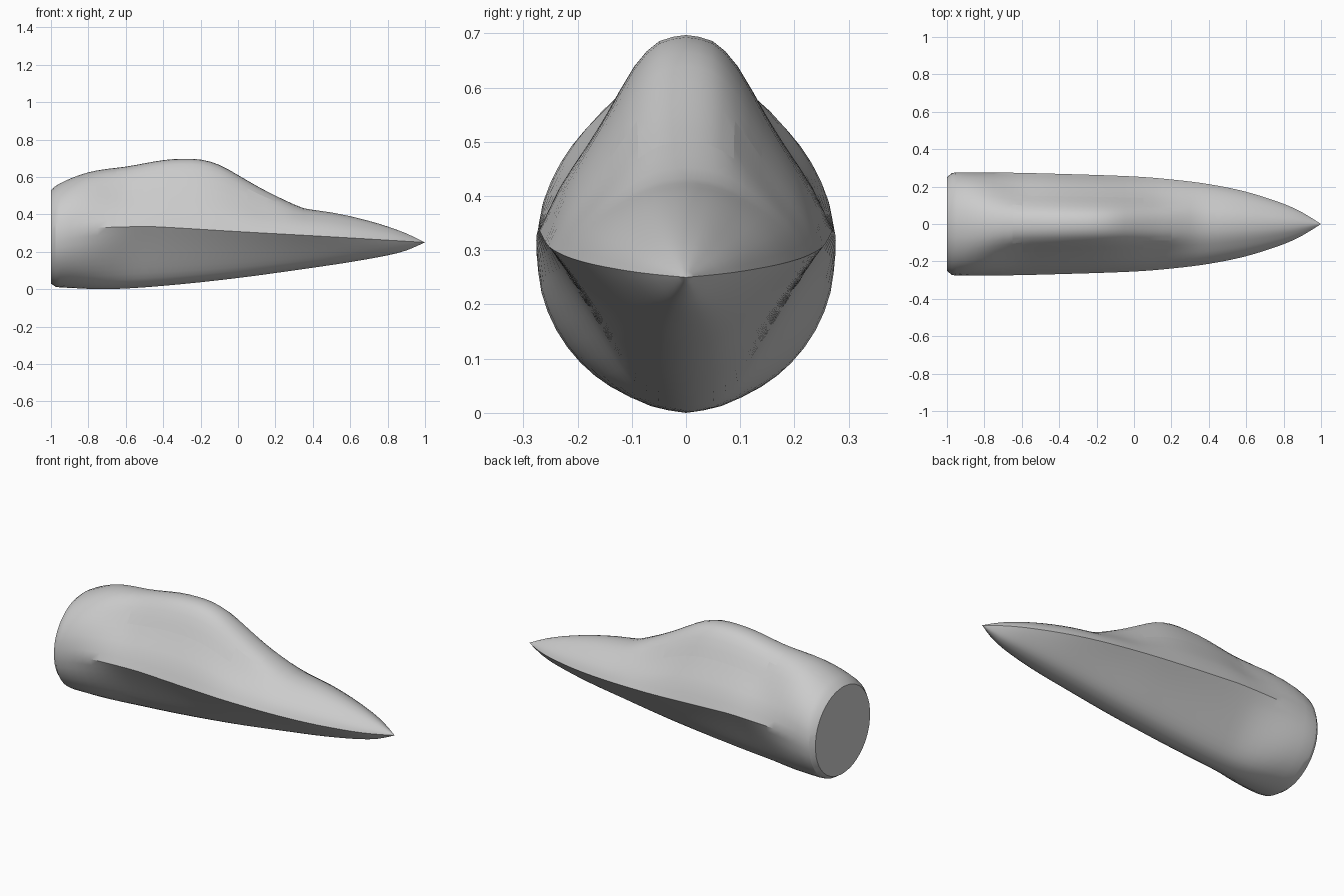
import bpy, bmesh, math

if "Cube" in bpy.data.objects:
    bpy.data.objects.remove(bpy.data.objects["Cube"])

grey = bpy.data.materials.new("hull_grey")
grey.diffuse_color = (0.6, 0.6, 0.6, 1)
grey.use_nodes = True
grey.node_tree.nodes["Principled BSDF"].inputs["Base Color"].default_value = grey.diffuse_color


def curve(pts, x):
    """Smooth (Hermite) value at x through a list of (x, value)."""
    n = len(pts)

    def slope(i):
        a, b = pts[max(i - 1, 0)], pts[min(i + 1, n - 1)]
        return (b[1] - a[1]) / (b[0] - a[0])
    for i in range(n - 1):
        (x0, v0), (x1, v1) = pts[i], pts[i + 1]
        if x <= x1 + 1e-9:
            h = x1 - x0
            t = (x - x0) / h
            return ((2*t**3 - 3*t**2 + 1) * v0 + (t**3 - 2*t**2 + t) * h * slope(i)
                    + (3*t**2 - 2*t**3) * v1 + (t**3 - t**2) * h * slope(i + 1))
    return pts[-1][1]


def refine(pts):
    """Double a section's points with smooth midpoints."""
    ws = [(i, p[0]) for i, p in enumerate(pts)]
    hs = [(i, p[1]) for i, p in enumerate(pts)]
    return [(curve(ws, k / 2), curve(hs, k / 2)) for k in range(2 * len(pts) - 1)]


def mix(a, b, k):
    return [(p[0] + (q[0] - p[0]) * k, p[1] + (q[1] - p[1]) * k) for p, q in zip(a, b)]


def clamp(v):
    v = max(0.0, min(1.0, v))
    return v * v * (3 - 2 * v)


# Lengthwise outlines
TOP = [(-1, .53), (-.975, .552), (-.9, .59), (-.8, .625), (-.7, .643), (-.6, .655), (-.4, .69),
       (-.3, .697), (-.2, .693), (-.1, .665), (0, .61), (.1, .552), (.2, .5), (.3, .453),
       (.35, .433), (.5, .41), (.6, .39), (.7, .365), (.8, .335), (.9, .298), (1, .25)]
BOTTOM = [(-1, .03), (-.975, .013), (-.9, .007), (-.7, 0), (-.4, .018), (0, .06), (.4, .115),
          (.6, .145), (.8, .181), (.9, .207), (1, .25)]
CHINE = [(-1, .28), (-.95, .295), (-.87, .315), (-.75, .328), (-.5, .335), (-.4, .332),
         (0, .308), (.5, .28), (1, .25)]
WIDTH = [(-1, .25), (-.975, .272), (-.9, .276), (-.7, .275), (-.4, .268), (0, .254), (.2, .238),
         (.4, .213), (.6, .172), (.8, .108), (.9, .062), (1, 0)]

# Normalised half sections, from the side chine to the centre line
ROUND = refine([(math.cos(i * math.pi / 12), math.sin(i * math.pi / 12)) for i in range(7)])
CANOPY = refine([(1, 0), (.86, .24), (.69, .44), (.555, .6), (.36, .845), (.185, .97), (0, 1)])
NOSE = refine([(1, 0), (.9, .27), (.76, .5), (.6, .68), (.4, .86), (.2, .965), (0, 1)])
VEE = refine([(1, 0), (.83, .22), (.66, .45), (.5, .67), (.35, .85), (.19, .96), (0, 1)])


def ring(x):
    top, bot, mid, w = (curve(c, x) for c in (TOP, BOTTOM, CHINE, WIDTH))
    up = mix(ROUND, CANOPY, clamp((x + .95) / .4))
    up = mix(up, NOSE, clamp((x - .1) / .3))
    low = mix(ROUND, VEE, clamp((x + .93) / .4) * (1 - .3 * clamp((x - .3) / .6)))
    half = [(a * w, mid + b * (top - mid)) for a, b in reversed(up)]
    half += [(a * w, mid - b * (mid - bot)) for a, b in low[1:]]
    return [(x, y, z) for y, z in half] + [(x, -y, z) for y, z in half[-2:0:-1]]


stations = [-1, -.975] + [-.95 + .05 * i for i in range(39)] + [.975, 1]
rings = [ring(x) for x in stations]


def in_canopy(i, j, n):
    x = (stations[i] + stations[i + 1]) / 2
    if not -.65 < x < .2:
        return False
    r = 6 if -.6 < x < .05 else 4
    return j < r or j >= n - r


def loft(name, want_canopy):
    bm = bmesh.new()
    rows = [[bm.verts.new(p) for p in r] for r in rings]
    n = len(rows[0])
    for i in range(len(rows) - 1):
        for j in range(n):
            if in_canopy(i, j, n) == want_canopy:
                k = (j + 1) % n
                bm.faces.new((rows[i][j], rows[i][k], rows[i + 1][k], rows[i + 1][j]))
    if not want_canopy:
        bm.faces.new(rows[0])  # flat rear bulkhead
    bmesh.ops.delete(bm, geom=[v for v in bm.verts if not v.link_faces], context='VERTS')
    bmesh.ops.remove_doubles(bm, verts=bm.verts, dist=1e-4)
    bmesh.ops.recalc_face_normals(bm, faces=bm.faces)
    if sum(f.normal.z for f in bm.faces if f.calc_center_median().z > .45) < 0:
        bmesh.ops.reverse_faces(bm, faces=bm.faces)
    me = bpy.data.meshes.new(name)
    bm.to_mesh(me)
    bm.free()
    me.materials.append(grey)
    ob = bpy.data.objects.new(name, me)
    bpy.context.collection.objects.link(ob)
    bpy.ops.object.select_all(action='DESELECT')
    ob.select_set(True)
    bpy.context.view_layer.objects.active = ob
    bpy.ops.object.shade_smooth_by_angle(angle=math.radians(30))


# Hull with pointed nose, side chine and flat rear; canopy hump fitted into it
loft("fuselage", False)
loft("canopy", True)
